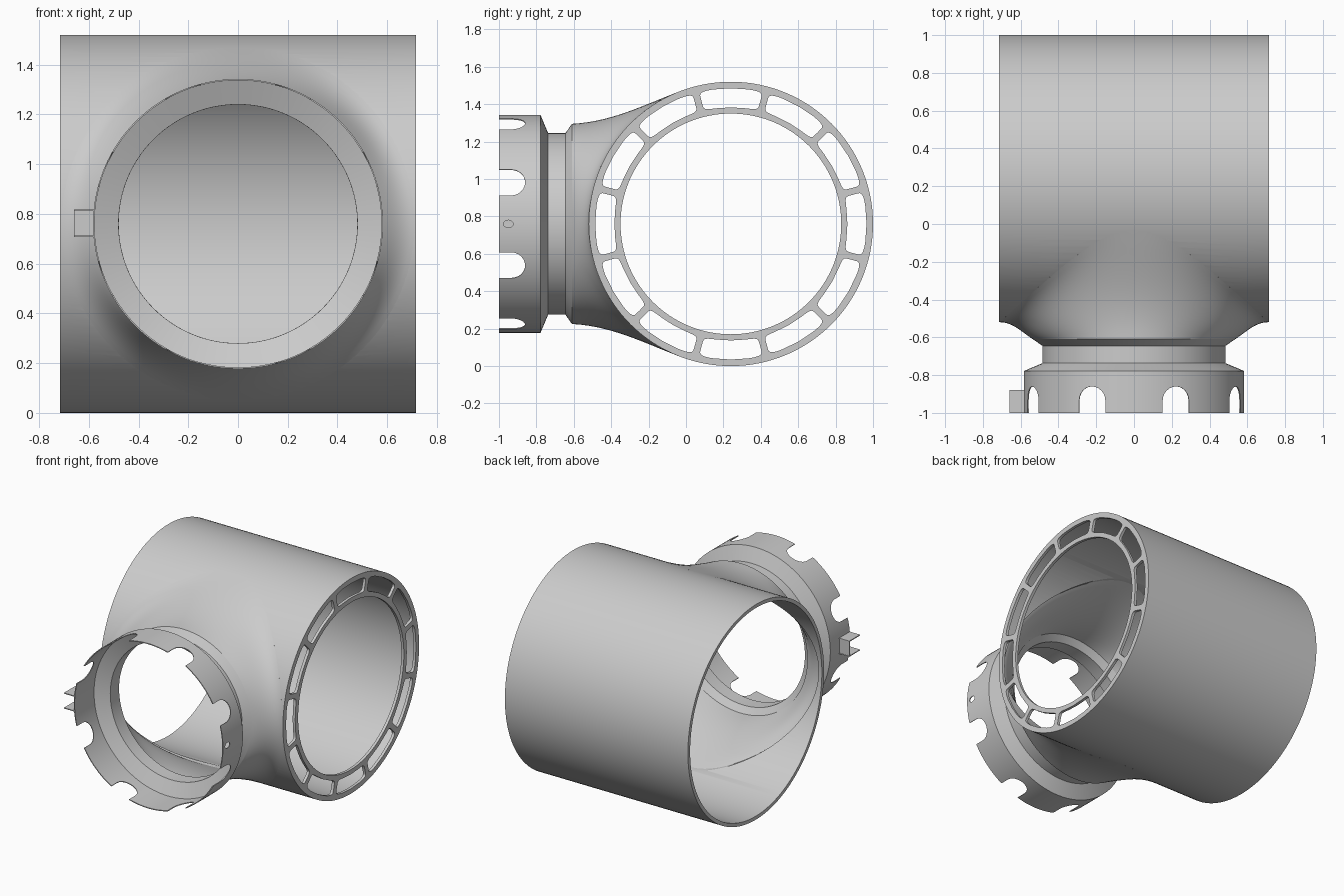
import bpy, bmesh
from math import sin, cos, sqrt, pi, radians, copysign
from mathutils import Vector, Matrix

cube = bpy.data.objects.get("Cube")
if cube:
    bpy.data.objects.remove(cube)

CY, CZ, R = 0.24, 0.76, 0.76      # main pipe axis and radius
HALF = 0.715                      # half length of the main pipe
SEG = 128

grey = bpy.data.materials.new("plain_grey")
grey.use_nodes = True
grey.diffuse_color = (0.6, 0.6, 0.6, 1)
grey.node_tree.nodes["Principled BSDF"].inputs["Base Color"].default_value = (0.6, 0.6, 0.6, 1)


def add(name, bm):
    mesh = bpy.data.meshes.new(name)
    bm.to_mesh(mesh)
    bm.free()
    ob = bpy.data.objects.new(name, mesh)
    bpy.context.collection.objects.link(ob)
    mesh.materials.append(grey)
    return ob


def skin(name, rings, closed=False):
    """Join rings of points; closed also joins the last ring to the first."""
    bm = bmesh.new()
    rows = [[bm.verts.new(p) for p in ring] for ring in rings]
    n = len(rows[0])
    pairs = list(zip(rows, rows[1:])) + ([(rows[-1], rows[0])] if closed else [])
    for a, b in pairs:
        for j in range(n):
            k = (j + 1) % n
            bm.faces.new((a[j], b[j], b[k], a[k]))
    if closed:
        bmesh.ops.recalc_face_normals(bm, faces=bm.faces)
    return add(name, bm)


def prism(bm, outline, angle, low, high):
    """Extrude an outline (across, y) outward from the branch axis."""
    out = Vector((cos(angle), 0, sin(angle)))
    side = Vector((-sin(angle), 0, cos(angle)))
    place = lambda u, y, r: Vector((0, y, CZ)) + side * u + out * r
    a = [bm.verts.new(place(u, y, low)) for u, y in outline]
    b = [bm.verts.new(place(u, y, high)) for u, y in outline]
    bm.faces.new(a)
    bm.faces.new(b)
    for j in range(len(a)):
        k = (j + 1) % len(a)
        bm.faces.new((a[j], a[k], b[k], b[j]))


def bake(ob, cutter=None, thickness=0):
    if thickness:
        mod = ob.modifiers.new("wall", 'SOLIDIFY')
        mod.thickness, mod.offset = thickness, -1
    if cutter:
        mod = ob.modifiers.new("cut", 'BOOLEAN')
        mod.operation, mod.solver, mod.object = 'DIFFERENCE', 'EXACT', cutter
    deps = bpy.context.evaluated_depsgraph_get()
    mesh = bpy.data.meshes.new_from_object(ob.evaluated_get(deps))
    ob.modifiers.clear()
    ob.data = mesh
    if cutter:
        bpy.data.objects.remove(cutter)


def smooth(ob):
    bpy.ops.object.select_all(action='DESELECT')
    ob.select_set(True)
    bpy.context.view_layer.objects.active = ob
    bpy.ops.object.shade_smooth_by_angle(angle=radians(25))


turns = [2 * pi * i / SEG for i in range(SEG)]

# Main pipe with the branch opening cut from its front wall
pipe = skin("main_pipe", [[(x, CY + r * cos(a), CZ + r * sin(a)) for a in turns]
            for r, x in ((R, -HALF), (R, HALF - 0.015), (R - 0.025, HALF - 0.015), (R - 0.025, -HALF))], True)
bm = bmesh.new()
bmesh.ops.create_cone(bm, cap_ends=True, segments=SEG, radius1=0.69, radius2=0.69, depth=0.9,
                      matrix=Matrix.Translation((0, -0.25, CZ)) @ Matrix.Rotation(pi / 2, 4, 'X'))
bake(pipe, add("opening_cutter", bm))
smooth(pipe)

# Saddle that flows from the branch neck onto the main pipe
FOOT, STEPS = 0.71, 14
start = Vector((0.535, -0.61))


def saddle_point(a, t):
    z = FOOT * sin(a)
    root = sqrt(R * R - z * z)
    end = Vector((FOOT, CY - root))
    reach = (end - start).length * 0.35
    lead = Vector((0.9 * cos(a) ** 2 + 0.05, 0.6 + 0.4 * sin(a) ** 2)).normalized()
    trail = Vector((1, z * sin(a) / root)).normalized()
    p1, p2 = start + lead * reach, end - trail * reach
    r, y = (start * (1 - t) ** 3 + p1 * 3 * t * (1 - t) ** 2
            + p2 * 3 * t * t * (1 - t) + end * t ** 3)
    return (r * cos(a), y, CZ + r * sin(a))


saddle = skin("branch_saddle", [[saddle_point(a, i / STEPS) for a in turns] for i in range(STEPS + 1)])
bake(saddle, thickness=0.012)
smooth(saddle)

# Neck and flared collar of the branch
profile = [(0.583, -1), (0.583, -0.778), (0.485, -0.737), (0.485, -0.645), (0.535, -0.61)]
collar = skin("branch_collar", [[(r * cos(a), y, CZ + r * sin(a)) for a in turns] for r, y in profile])

# Eight round-ended notches and one small side hole
bm = bmesh.new()
notch = [(0.075, -1.1)] + [(0.075 * cos(i * pi / 12), 0.075 * sin(i * pi / 12) - 0.935)
                           for i in range(13)] + [(-0.075, -1.1)]
for i in range(8):
    prism(bm, notch, radians(22.5 + 45 * i), 0.45, 0.7)
hole = [(0.02 * cos(i * pi / 8), 0.026 * sin(i * pi / 8) - 0.95) for i in range(16)]
prism(bm, hole, 0, 0.45, 0.7)
bmesh.ops.recalc_face_normals(bm, faces=bm.faces)
bake(collar, add("notch_cutter", bm), 0.006)
smooth(collar)

# Slotted end ring: flat outline with twelve rounded slots
curve = bpy.data.curves.new("slotted_end_ring", 'CURVE')
curve.dimensions, curve.fill_mode, curve.extrude = '2D', 'BOTH', 0.01


def loop(points):
    spline = curve.splines.new('POLY')
    spline.points.add(len(points) - 1)
    for p, (x, y) in zip(spline.points, points):
        p.co = (x, y, 0, 1)
    spline.use_cyclic_u = True


def soft(v):
    return copysign(abs(v) ** 0.3, v)


for r in (R, 0.59):
    loop([(r * cos(a), r * sin(a)) for a in turns])
for k in range(12):
    points = []
    for i in range(48):
        t = 2 * pi * i / 48
        r = 0.674 + 0.051 * soft(sin(t))
        a = k * pi / 6 + (pi / 12 - 0.018 / r) * soft(cos(t))
        points.append((r * cos(a), r * sin(a)))
    loop(points)
outline = bpy.data.objects.new("ring_outline", curve)
bpy.context.collection.objects.link(outline)
deps = bpy.context.evaluated_depsgraph_get()
mesh = bpy.data.meshes.new_from_object(outline.evaluated_get(deps))
bpy.data.objects.remove(outline)
mesh.materials.clear()
mesh.materials.append(grey)
ring = bpy.data.objects.new("slotted_end_ring", mesh)
bpy.context.collection.objects.link(ring)
ring.location = (HALF - 0.01, CY, CZ)
ring.rotation_euler = (pi / 2, 0, pi / 2)
smooth(ring)

# Small side bracket: two lugs joined by a back plate
bm = bmesh.new()
for centre, size in (((-0.62, -0.94, CZ + 0.055), (0.08, 0.12, 0.006)),
                     ((-0.62, -0.94, CZ - 0.05), (0.08, 0.12, 0.006)),
                     ((-0.62, -0.885, CZ + 0.002), (0.08, 0.006, 0.104))):
    bmesh.ops.create_cube(bm, size=1, matrix=Matrix.Translation(centre) @ Matrix.Diagonal((*size, 1)))
add("side_bracket", bm)
